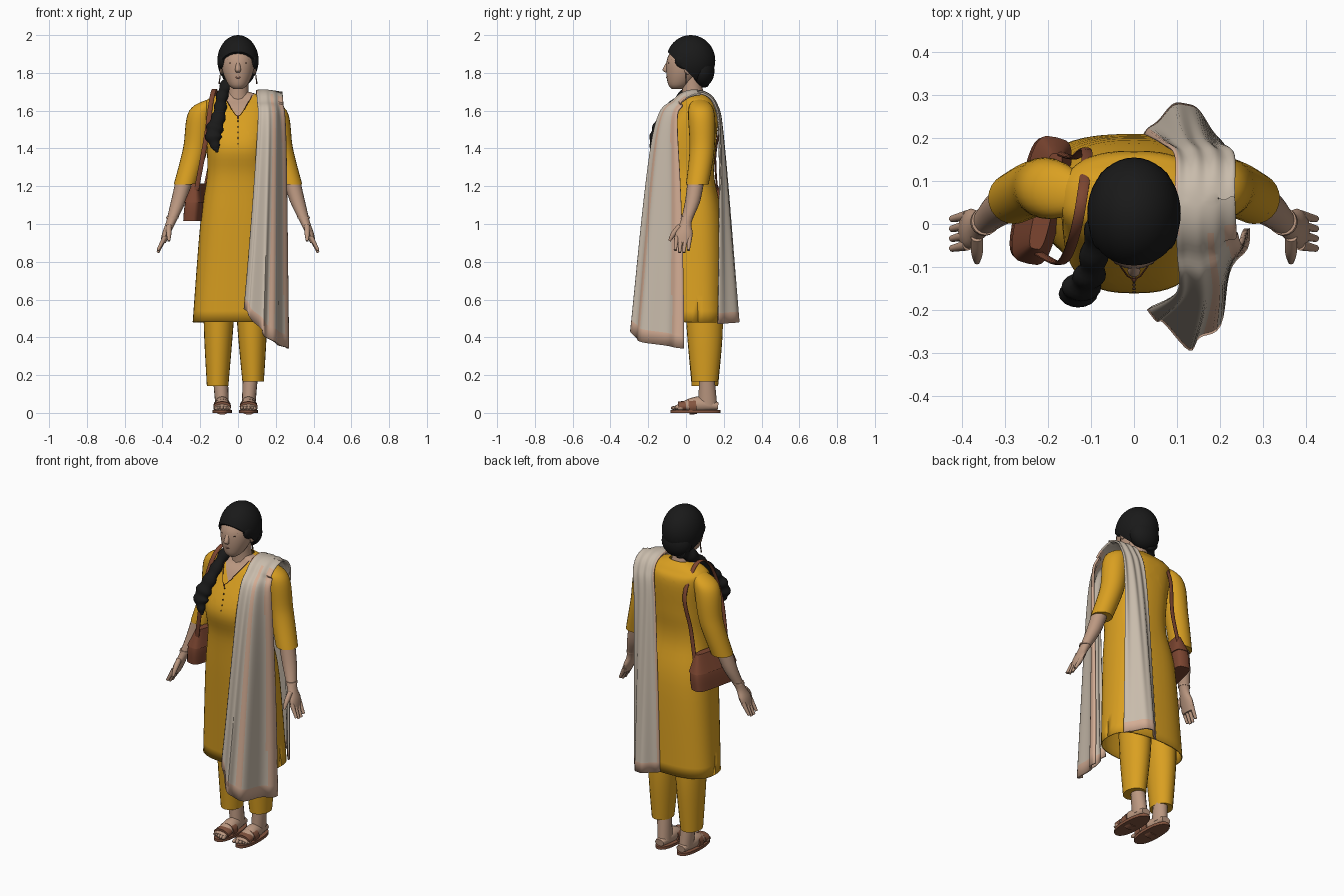
import bpy, bmesh, math
from mathutils import Vector, Matrix

cube = bpy.data.objects.get("Cube")
if cube:
    bpy.data.objects.remove(cube, do_unlink=True)


def material(name, red, green, blue):
    colour = (red, green, blue, 1)
    mat = bpy.data.materials.new(name)
    mat.use_nodes = True
    mat.diffuse_color = colour
    shader = next(node for node in mat.node_tree.nodes if node.type == "BSDF_PRINCIPLED")
    shader.inputs["Base Color"].default_value = colour
    return mat


YELLOW = material("mustard cloth", .7, .35, .015)
SKIN = material("skin", .5, .315, .22)
HAIR = material("black hair", .01, .01, .01)
BEIGE = material("beige cloth", .58, .5, .41)
PINK = material("dusty pink cloth", .66, .42, .3)
LEATHER = material("brown leather", .2, .06, .03)
SANDAL = material("sandal brown", .23, .09, .05)
DARK = material("dark brown detail", .09, .045, .03)
LIP = material("lip", .27, .13, .09)
X_AXIS, Y_AXIS, Z_AXIS = Matrix.Identity(3)


def along(keys, t):
    """Smooth curve through the keys, with t from start to end."""
    keys = [Vector(key) for key in keys]
    last = len(keys) - 1
    if last == 0:
        return keys[0]
    i = min(int(t * last), last - 1)
    f = t * last - i
    a, b, c, d = (keys[min(max(i + step, 0), last)] for step in (-1, 0, 1, 2))
    return b + ((c - a) * f + (2 * a - 5 * b + 4 * c - d) * f ** 2 + (3 * b - a - 3 * c + d) * f ** 3) / 2


def finish(name, bm, *mats):
    bmesh.ops.recalc_face_normals(bm, faces=bm.faces[:])
    mesh = bpy.data.meshes.new(name)
    bm.to_mesh(mesh)
    bm.free()
    obj = bpy.data.objects.new(name, mesh)
    bpy.context.collection.objects.link(obj)
    for mat in mats:
        mesh.materials.append(mat)
    bpy.ops.object.select_all(action="DESELECT")
    obj.select_set(True)
    bpy.context.view_layer.objects.active = obj
    bpy.ops.object.shade_smooth_by_angle(angle=math.radians(40))
    return obj


def sweep_mesh(points, radii, sides=16, steps=4, ref=None, power=2, caps=True, lumps=0):
    """Loft of ovals along a path: level ones, or square to the path if ref is given."""
    radii = [r if isinstance(r, tuple) else (r, r) for r in radii]
    rows = steps * (len(points) - 1)
    path = [along(points, i / rows) for i in range(rows + 1)]
    bm = bmesh.new()
    rings = []
    for i, centre in enumerate(path):
        u, v = X_AXIS, Y_AXIS
        if ref:
            tangent = (path[min(i + 1, rows)] - path[max(i - 1, 0)]).normalized()
            u = tangent.cross(ref).normalized()
            v = tangent.cross(u)
        size = along(radii, i / rows) * (1 + lumps * math.sin(i * math.pi / 3))
        ring = []
        for j in range(sides):
            angle = math.tau * j / sides
            c, s = (math.copysign(abs(w) ** (2 / power), w) for w in (math.cos(angle), math.sin(angle)))
            ring.append(bm.verts.new(centre + u * c * size.x + v * s * size.y))
        rings.append(ring)
    for low, high in zip(rings, rings[1:]):
        for j in range(sides):
            k = (j + 1) % sides
            bm.faces.new((low[j], low[k], high[k], high[j]))
    if caps:
        bm.faces.new(rings[0])
        bm.faces.new(rings[-1])
    return bm


def sweep(name, mat, points, radii, **options):
    return finish(name, sweep_mesh(points, radii, **options), mat)


def ball_mesh(centre, radii, segments):
    bm = bmesh.new()
    placing = Matrix.Translation(centre) @ Matrix.Diagonal((*radii, 1))
    bmesh.ops.create_uvsphere(bm, u_segments=segments, v_segments=segments // 2, radius=1, matrix=placing)
    return bm


def ball(name, mat, centre, radii, segments=12):
    return finish(name, ball_mesh(centre, radii, segments), mat)


def everything(bm):
    return bm.verts[:] + bm.edges[:] + bm.faces[:]


# Tunic with a V neckline and side slits
bm = sweep_mesh([(0, .065, .48), (0, .04, 1), (0, .01, 1.25), (0, 0, 1.42), (0, .05, 1.6), (0, .06, 1.66), (0, .05, 1.7)],
                [(.24, .145), (.2, .155), (.165, .14), (.165, .16), (.17, .12), (.16, .08), (.06, .05)],
                sides=48, steps=6, power=2.6, caps=False)
slits = [edge for edge in bm.edges if all(abs(v.co.x) > .21 and v.co.z < .68 for v in edge.verts)
         and abs(edge.verts[0].co.y - edge.verts[1].co.y) < .005 and abs(edge.verts[0].co.y - .062) < .008]
bmesh.ops.split_edges(bm, edges=slits)
neck_tip, neck_slope = 1.565, .7
for side in (-1, 1):
    bmesh.ops.bisect_plane(bm, geom=everything(bm), plane_co=(0, 0, neck_tip), plane_no=(side, 0, -neck_slope))
for face in bm.faces:
    middle = face.calc_center_median()
    in_neckline = abs(middle.x) < (middle.z - neck_tip) * neck_slope
    face.material_index = int(in_neckline and middle.y < .05)
tunic = finish("tunic", bm, YELLOW, SKIN)
tunic.modifiers.new("cloth", "SOLIDIFY").thickness = .006

# Buttons down the chest
for i in range(6):
    ball("button", DARK, (0, -.126 - .008 * min(i, 4), 1.545 - i * .03), (.004, .004, .005), segments=8)

# Neck, head and face
sweep("neck", SKIN, [(0, .03, 1.78), (0, .035, 1.7), (0, .05, 1.63)], [.055, .056, .07])
sweep("head", SKIN, [(0, -.05, 1.715), (0, -.035, 1.74), (0, -.01, 1.81), (0, 0, 1.88), (0, .02, 1.96)],
      [.025, (.053, .06), (.083, .095), (.086, .098), (.06, .07)], sides=24)
sweep("nose", SKIN, [(0, -.09, 1.865), (0, -.109, 1.818), (0, -.1, 1.802)], [.008, .015, .01])
sweep("lips", LIP, [(-.03, -.09, 1.782), (0, -.1, 1.775), (.03, -.09, 1.782)], [.002, .005, .002], ref=Z_AXIS)
for side in (-1, 1):
    ball("eye", DARK, (side * .034, -.09, 1.852), (.013, .005, .004))
    ball("ear", SKIN, (side * .087, .01, 1.82), (.01, .02, .03))
    sweep("eyebrow", LIP, [(side * .015, -.096, 1.87), (side * .055, -.076, 1.87)], [.003, .002], ref=Z_AXIS)
    sweep("earring", DARK, [(side * .093, 0, 1.8), (side * .1, 0, 1.74)], [.002, .004], sides=8)

# Hair cap trimmed along the hairline, temples, nape roll and braid
bm = ball_mesh((0, .025, 1.865), (.109, .13, .135), segments=40)
cut = bmesh.ops.bisect_plane(bm, geom=everything(bm), plane_co=(0, -.1, 1.915), plane_no=(0, 1, 1), clear_inner=True)
bmesh.ops.holes_fill(bm, edges=[part for part in cut["geom_cut"] if isinstance(part, bmesh.types.BMEdge)])
finish("hair", bm, HAIR)
for side in (-1, 1):
    ball("temple_hair", HAIR, (side * .08, .015, 1.865), (.026, .075, .05), segments=20)
ball("hair_roll", HAIR, (0, .085, 1.81), (.09, .066, .085), segments=24)
sweep("braid", HAIR, [(-.03, .09, 1.77), (-.08, 0, 1.69), (-.1, -.11, 1.58), (-.13, -.16, 1.47), (-.11, -.18, 1.38)],
      [.045, .03, (.034, .026), (.043, .03), .008], ref=Y_AXIS, steps=12, lumps=.12)

# Necklace
sweep("necklace", LEATHER, [(-.08, .02, 1.69), (-.055, -.055, 1.645), (0, -.13, 1.57), (.055, -.055, 1.645), (.08, .02, 1.69)],
      [.002], ref=Y_AXIS, sides=6)
ball("pendant", LEATHER, (0, -.13, 1.565), (.006, .004, .009))


def mirrored(side, points, shift=0):
    return [(shift + side * x, y, z) for x, y, z in points]


for side, label in ((-1, "right_"), (1, "left_")):
    # Arm and hand
    sweep(label + "sleeve", YELLOW, mirrored(side, [(.11, .065, 1.67), (.19, .08, 1.6), (.225, .085, 1.4), (.28, .06, 1.21)]),
          [.02, .068, .066, .06], sides=24, steps=8)
    sweep(label + "forearm", SKIN, mirrored(side, [(.28, .055, 1.25), (.315, .035, 1.12), (.355, 0, 1.01),
                                                   (.38, -.01, .95), (.396, -.015, .9)]),
          [.045, .04, (.026, .03), (.022, .046), (.014, .04)])
    for i in range(4):
        y, tip = .02 - i * .023, .843 + .012 * abs(i - 1.5)
        sweep(label + "finger", SKIN, mirrored(side, [(.388, y, .93), (.424, y - .008, tip)]),
              [.013, .008], ref=X_AXIS, sides=10)
    sweep(label + "thumb", SKIN, mirrored(side, [(.366, -.03, .99), (.366, -.065, .95), (.366, -.088, .91)]),
          [.015, .014, .007], ref=X_AXIS, sides=10)
    sweep(label + "bangle", SKIN, mirrored(side, [(.346, .007, 1.04), (.349, .005, 1.03)]), [.033], steps=1)

    # Trouser leg, foot and sandal
    def leg(points):
        return mirrored(side, points, shift=-.014)
    hem = .155 + .012 * side
    sweep(label + "trouser_leg", YELLOW, leg([(.085, .095, .6), (.09, .1, .4), (.094, .1, hem)]),
          [(.085, .1), (.075, .093), (.057, .07)], sides=24)
    sweep(label + "ankle", SKIN, leg([(.08, .11, .2), (.07, .115, .04)]), [.04, (.036, .05)])
    sweep(label + "foot", SKIN, leg([(.07, .17, .035), (.07, .06, .045), (.07, -.055, .025)]),
          [(.028, .02), (.04, .042), (.042, .013)], ref=Z_AXIS)
    for i in range(5):
        toe = leg([(.05 + i * .018 - .015, -.062 + i * i * .002, .026)])[0]
        ball(label + "toe", SKIN, toe, (.01, .019, .011))
    sweep(label + "sandal_sole", SANDAL, leg([(.07, .05, 0), (.07, .05, .016)]), [(.051, .132)],
          sides=28, steps=1, power=2.3)
    for y, height in ((-.02, .028), (.035, .042)):
        sweep(label + "sandal_strap", SANDAL, leg([(.07, y + .02, .036), (.07, y - .02, .032)]),
              [(.047, height)], ref=Z_AXIS, steps=1)

# Scarf over the left shoulder: a middle line with widening, pleated wings
spine = [(.12, .285, .48), (.14, .205, 1.4), (.165, .16, 1.64), (.165, .06, 1.71), (.17, -.06, 1.66), (.18, -.17, 1.45), (.16, -.28, .4)]
ROWS, COLUMNS = 60, 36
bm = bmesh.new()
grid = []
for i in range(ROWS + 1):
    v = i / ROWS
    middle = along(spine, v)
    drop = max(0, 1.66 - middle.z) / 1.26
    if v > .5:
        inner = Vector((-.07 - .06 * drop, .08 * drop, .15 * drop ** 2))
        outer = Vector((.07 + .04 * drop, .03 + .24 * math.sqrt(drop), -.02 - .04 * drop))
        pleat = Vector((.45, -.9, 0)) * (.003 + .013 * drop)
    else:
        inner = Vector((-.07 - .03 * drop, -.08 * drop, 0))
        outer = Vector((.07 + .03 * drop, -.12 * drop, -.01))
        pleat = Vector((0, 1, 0)) * .004
    row = []
    for j in range(COLUMNS + 1):
        u = j / COLUMNS
        place = along([middle + inner, middle, middle + outer], u)
        row.append(bm.verts.new(place + pleat * math.sin(u * 7 * math.pi)))
    grid.append(row)
for i in range(ROWS):
    for j in range(COLUMNS):
        face = bm.faces.new((grid[i][j], grid[i][j + 1], grid[i + 1][j + 1], grid[i + 1][j]))
        v, u = i / ROWS, j / COLUMNS
        border = i == 0 or i == ROWS - 1
        band = (u > .6 + .25 * v or .5 < u < .6) if v > .6 else u < .06
        face.material_index = int(border or band)
scarf = finish("scarf", bm, BEIGE, PINK)
scarf.modifiers.new("cloth", "SOLIDIFY").thickness = .012

# Shoulder bag with flap and strap
spots = [(-.01, 0, -.1), (0, 0, 0), (.01, 0, .1)]
sizes = [(.046, .145), (.044, .147), (.014, .11)]
bag = sweep("bag", LEATHER, spots, sizes, sides=28, power=4)
flap = sweep("bag_flap", LEATHER, spots[1:], [(a + .006, b + .004) for a, b in sizes[1:]], sides=28, power=4)
for part in (bag, flap):
    part.location = (-.215, .055, 1.115)
    part.rotation_euler.z = math.radians(-13)
sweep("bag_strap", LEATHER, [(-.175, .165, 1.17), (-.14, .155, 1.35), (-.11, .17, 1.55), (-.12, .07, 1.705),
                             (-.14, -.03, 1.66), (-.17, -.09, 1.45), (-.22, -.07, 1.18)],
      [(.005, .013)], ref=X_AXIS, sides=10, steps=6)
